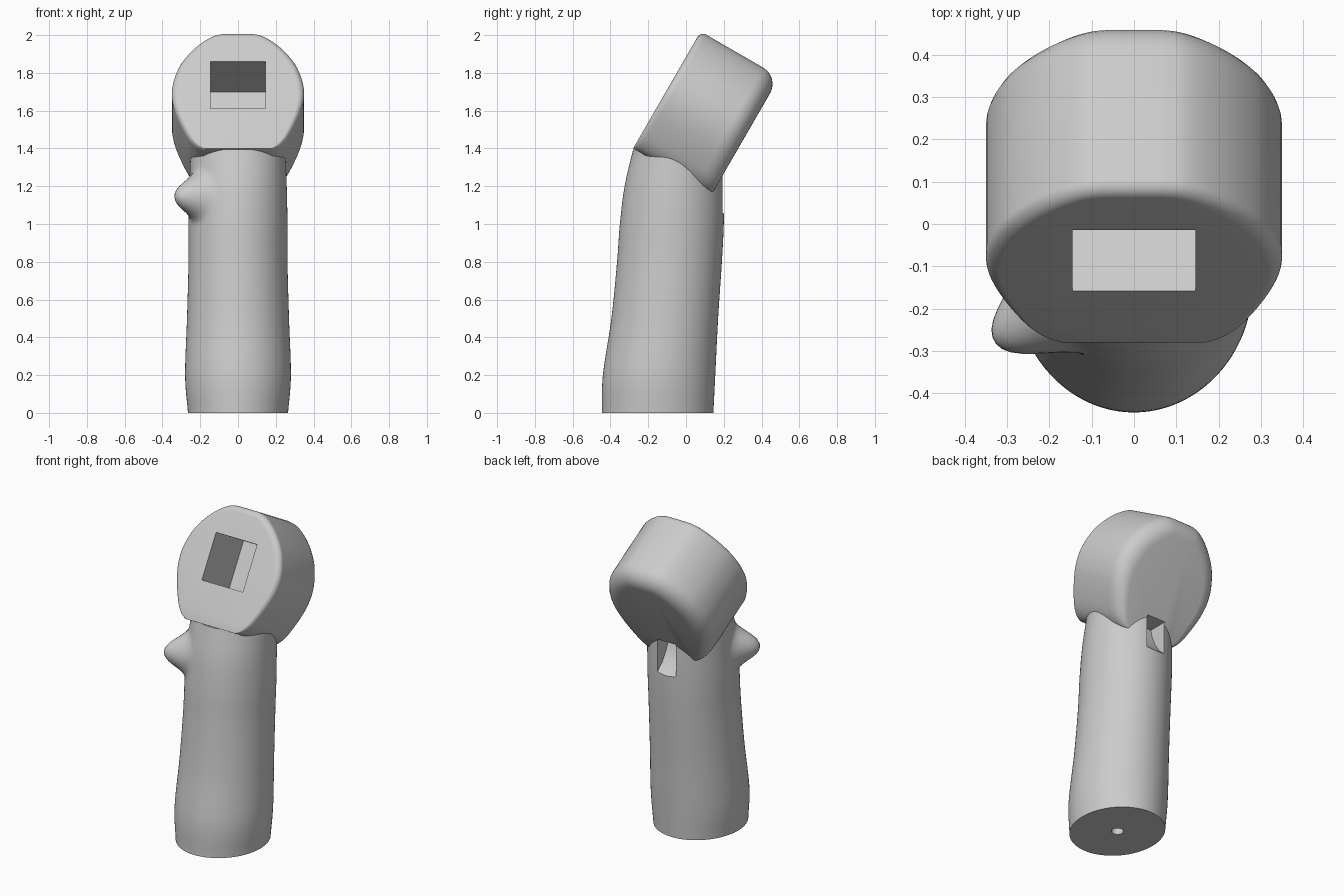
import bpy, bmesh, math
from mathutils import Vector

cube = bpy.data.objects.get("Cube")
if cube:
    bpy.data.objects.remove(cube, do_unlink=True)

grey = bpy.data.materials.new("light_grey_plastic")
grey.use_nodes = True
GREY = (0.6, 0.6, 0.6, 1)
grey.diffuse_color = GREY
grey.node_tree.nodes["Principled BSDF"].inputs["Base Color"].default_value = GREY


def loft(name, rings):
    """Skin a list of closed rings and cap both ends."""
    bm = bmesh.new()
    loops = [[bm.verts.new(p) for p in ring] for ring in rings]
    n = len(loops[0])
    for a, b in zip(loops, loops[1:]):
        for i in range(n):
            j = (i + 1) % n
            bm.faces.new((a[i], a[j], b[j], b[i]))
    bm.faces.new(loops[0][::-1])
    bm.faces.new(loops[-1])
    bmesh.ops.recalc_face_normals(bm, faces=bm.faces)
    mesh = bpy.data.meshes.new(name)
    bm.to_mesh(mesh)
    bm.free()
    ob = bpy.data.objects.new(name, mesh)
    bpy.context.collection.objects.link(ob)
    mesh.materials.append(grey)
    return ob


def spline(rows, steps):
    """Catmull-Rom interpolation through rows of numbers."""
    rows = [Vector(r) for r in rows]
    pts = [rows[0] * 2 - rows[1]] + rows + [rows[-1] * 2 - rows[-2]]
    out = []
    for a, b, c, d in zip(pts, pts[1:], pts[2:], pts[3:]):
        for k in range(steps):
            t = k / steps
            out.append(b + (c - a) * (t / 2) + (a * 2 - b * 5 + c * 4 - d) * (t * t / 2)
                       + (b * 3 - a - c * 3 + d) * (t ** 3 / 2))
    return out + [rows[-1]]


def cut(ob, cutter):
    mod = ob.modifiers.new("cut", 'BOOLEAN')
    mod.operation = 'DIFFERENCE'
    mod.solver = 'EXACT'
    mod.object = cutter
    bpy.ops.object.select_all(action='DESELECT')
    bpy.context.view_layer.objects.active = ob
    ob.select_set(True)
    bpy.ops.object.modifier_apply(modifier=mod.name)


def smooth(ob):
    bpy.ops.object.select_all(action='DESELECT')
    bpy.context.view_layer.objects.active = ob
    ob.select_set(True)
    bpy.ops.object.shade_smooth_by_angle(angle=math.radians(32))


# Tilted frame of the head: x across, h up the face, s into the depth
UP = Vector((0, 0.5, 0.866))
BACK = Vector((0, 0.866, -0.5))
CORNER = Vector((0, -0.28, 1.4))


def tilted(x, h, s):
    return CORNER + Vector((x, 0, 0)) + UP * h + BACK * s


# Handle: ellipses given by height, front, back and half width
SECTIONS = [(0, -0.445, 0.145, 0.265), (0.2, -0.44, 0.155, 0.28), (0.5, -0.395, 0.17, 0.27),
            (0.8, -0.365, 0.19, 0.262), (1.0, -0.35, 0.2, 0.262), (1.2, -0.325, 0.203, 0.258),
            (1.395, -0.28, 0.2, 0.25)]
rows = [Vector(r) for r in SECTIONS]
rings = []
BUMP_DIR = Vector((-0.85, -0.53, 0))
BUMP_AT = Vector((-0.22, -0.21, 1.15))
for z, front, back, half in spline(rows, 10):
    ring = []
    for i in range(96):
        a = math.tau * i / 96
        p = Vector((half * math.cos(a), (front + back) / 2 + (back - front) / 2 * math.sin(a), z))
        # Thumb button swelling out of the surface
        d = (p - BUMP_AT).length / 0.15
        if d < 1:
            p += BUMP_DIR * 0.13 * (0.5 + 0.5 * math.cos(math.pi * d ** 1.15))
        ring.append(p)
    rings.append(ring)
handle = loft("handle", rings)

# Head: rounded outline lofted through depth with filleted rims
OUTLINE = [(0.185, 0), (0.22, 0.02), (0.255, 0.06), (0.287, 0.12), (0.32, 0.2), (0.343, 0.28),
           (0.35, 0.36), (0.338, 0.44), (0.303, 0.53), (0.245, 0.61), (0.18, 0.67),
           (0.12, 0.705), (0.07, 0.715)]
side = spline(OUTLINE, 4)
outline = [(w, h) for w, h in side] + [(-w, h) for w, h in reversed(side)]
WIDTH, HEIGHT, DEPTH = 0.35, 0.715, 0.482
FRONT_R, BACK_R, N = 0.035, 0.1, 8
stations = []
for k in range(N + 1):
    a = math.pi / 2 * k / N
    stations.append((FRONT_R * (1 - math.cos(a)), FRONT_R * (1 - math.sin(a))))
for k in range(N + 1):
    a = math.pi / 2 * k / N
    stations.append((DEPTH - BACK_R * (1 - math.sin(a)), BACK_R * (1 - math.cos(a))))
head = loft("head", [[tilted(w * (1 - r / WIDTH), h * (1 - r / HEIGHT), s) for w, h in outline]
                     for s, r in stations])

# Deep rectangular window in the face
window = [(-0.145, 0.243), (0.145, 0.243), (0.145, 0.531), (-0.145, 0.531)]
window_cutter = loft("window_cutter", [[tilted(x, h, s) for x, h in window] for s in (-0.1, 0.32)])

# Ramped slot at the back where handle and head meet
ramp = [(0.3, 1.05), (0.205, 1.05), (0.15, 1.1), (0.11, 1.16), (0.085, 1.22), (0.075, 1.27), (0.3, 1.27)]
slot_cutter = loft("slot_cutter", [[Vector((x, y, z)) for y, z in ramp] for x in (-0.065, 0.065)])

# Small round hole in the base
hole_cutter = loft("hole_cutter", [[Vector((0.035 * math.cos(math.tau * i / 32),
                                            -0.15 + 0.035 * math.sin(math.tau * i / 32), z))
                                    for i in range(32)] for z in (-0.1, 0.1)])

cut(head, window_cutter)
cut(head, slot_cutter)
cut(handle, slot_cutter)
cut(handle, hole_cutter)
for cutter in (window_cutter, slot_cutter, hole_cutter):
    bpy.data.objects.remove(cutter, do_unlink=True)
for ob in (handle, head):
    smooth(ob)
